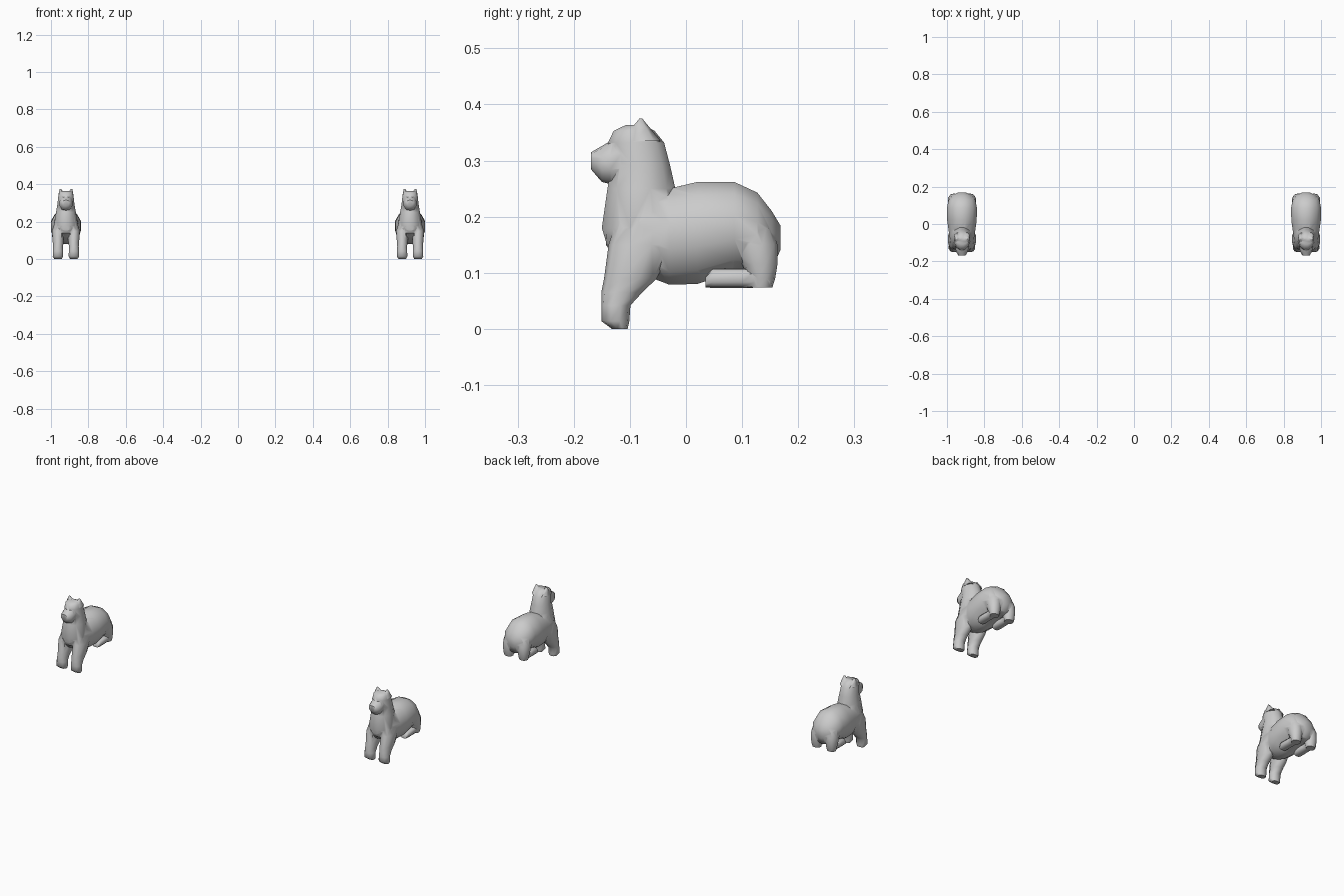
import bpy, bmesh, math

if "Cube" in bpy.data.objects:
    bpy.data.objects.remove(bpy.data.objects["Cube"])

def loft(name, rings, axis, x=0.0, sides=12, power=1.0):
    """rings: (position along axis, low, high, half width[, x shift]); axis 'z' or 'y'."""
    bm = bmesh.new()
    loops = []
    for r in rings:
        p, lo, hi, hw = r[:4]
        cx = x + (r[4] if len(r) > 4 else 0)
        loop = []
        for i in range(sides):
            a = 2 * math.pi * (i + 0.5) / sides
            c, s = [math.copysign(abs(t) ** power, t) for t in (math.cos(a), math.sin(a))]
            k = 1 / math.cos(math.pi / sides) ** power
            q = (lo + hi) / 2 + s * k * (hi - lo) / 2
            q = max(lo, min(hi, q))
            px = cx + max(-1, min(1, c * k)) * hw
            loop.append(bm.verts.new((px, q, p) if axis == 'z' else (px, p, q)))
        loops.append(loop)
    for a, b in zip(loops, loops[1:]):
        for i in range(sides):
            j = (i + 1) % sides
            bm.faces.new((a[i], a[j], b[j], b[i]))
    bm.faces.new(loops[0])
    bm.faces.new(loops[-1])
    bmesh.ops.recalc_face_normals(bm, faces=bm.faces)
    me = bpy.data.meshes.new(name)
    bm.to_mesh(me)
    bm.free()
    ob = bpy.data.objects.new(name, me)
    bpy.context.collection.objects.link(ob)
    return ob

# Torso, rear to chest
torso = loft("animal_statue_right", [
    (0.168, 0.14, 0.185, 0.022), (0.153, 0.105, 0.21, 0.052),
    (0.127, 0.10, 0.243, 0.072), (0.086, 0.102, 0.262, 0.08),
    (0.02, 0.08, 0.262, 0.079), (-0.03, 0.079, 0.25, 0.072),
    (-0.08, 0.098, 0.245, 0.064), (-0.12, 0.12, 0.23, 0.05),
    (-0.143, 0.15, 0.2, 0.025)], 'y')
parts = []
# Neck and skull
parts.append(loft("neck", [
    (0.14, -0.138, -0.03, 0.055), (0.18, -0.150, -0.012, 0.064),
    (0.25, -0.140, -0.019, 0.053), (0.29, -0.133, -0.028, 0.046),
    (0.332, -0.139, -0.039, 0.041), (0.353, -0.129, -0.056, 0.037),
    (0.363, -0.108, -0.075, 0.028)], 'z'))
# Muzzle
parts.append(loft("muzzle", [
    (-0.09, 0.26, 0.345, 0.036), (-0.135, 0.258, 0.335, 0.034),
    (-0.15, 0.262, 0.326, 0.03), (-0.169, 0.284, 0.315, 0.019)], 'y', sides=10))

for s, side in ((-1, "left"), (1, "right")):
    # Ear
    parts.append(loft("ear_" + side, [
        (0.335, -0.105, -0.045, 0.015), (0.358, -0.097, -0.064, 0.011),
        (0.375, -0.083, -0.078, 0.004, s * 0.003)], 'z', x=s * 0.0265, sides=6))
    # Front leg with paw
    parts.append(loft("front_leg_" + side, [
        (0.0, -0.132, -0.104, 0.020), (0.014, -0.151, -0.101, 0.028),
        (0.042, -0.151, -0.099, 0.027), (0.065, -0.151, -0.078, 0.026),
        (0.09, -0.146, -0.052, 0.029, -s * 0.001), (0.15, -0.138, -0.022, 0.032),
        (0.20, -0.122, -0.02, 0.022, -s * 0.006)], 'z', x=s * 0.0425, sides=10))
    # Haunch
    parts.append(loft("haunch_" + side, [
        (0.074, 0.114, 0.154, 0.022), (0.09, 0.112, 0.159, 0.026),
        (0.115, 0.10, 0.163, 0.029), (0.15, 0.085, 0.163, 0.034, -s * 0.003),
        (0.18, 0.075, 0.153, 0.034, -s * 0.008)], 'z', x=s * 0.044, sides=10))
    # Folded lower hind leg
    parts.append(loft("hind_paw_" + side, [
        (0.035, 0.074, 0.093, 0.017), (0.048, 0.073, 0.108, 0.022),
        (0.10, 0.073, 0.108, 0.021), (0.15, 0.074, 0.108, 0.018)],
        'y', x=s * 0.0445, sides=10, power=0.8))

# Fuse the parts into one skin
for p in parts:
    m = torso.modifiers.new("fuse", 'BOOLEAN')
    m.operation, m.solver, m.object = 'UNION', 'EXACT', p
dg = bpy.context.evaluated_depsgraph_get()
skin = bpy.data.meshes.new_from_object(torso.evaluated_get(dg))
torso.modifiers.clear()
torso.data = skin
for p in parts:
    bpy.data.objects.remove(p)

# Place the pair
torso.location.x = 0.92
twin = torso.copy()
twin.data = skin.copy()
twin.name = "animal_statue_left"
twin.location.x = -0.92
bpy.context.collection.objects.link(twin)
for ob in (torso, twin):
    bpy.ops.object.select_all(action='DESELECT')
    ob.select_set(True)
    bpy.context.view_layer.objects.active = ob
    bpy.ops.object.shade_smooth_by_angle(angle=math.radians(60))
